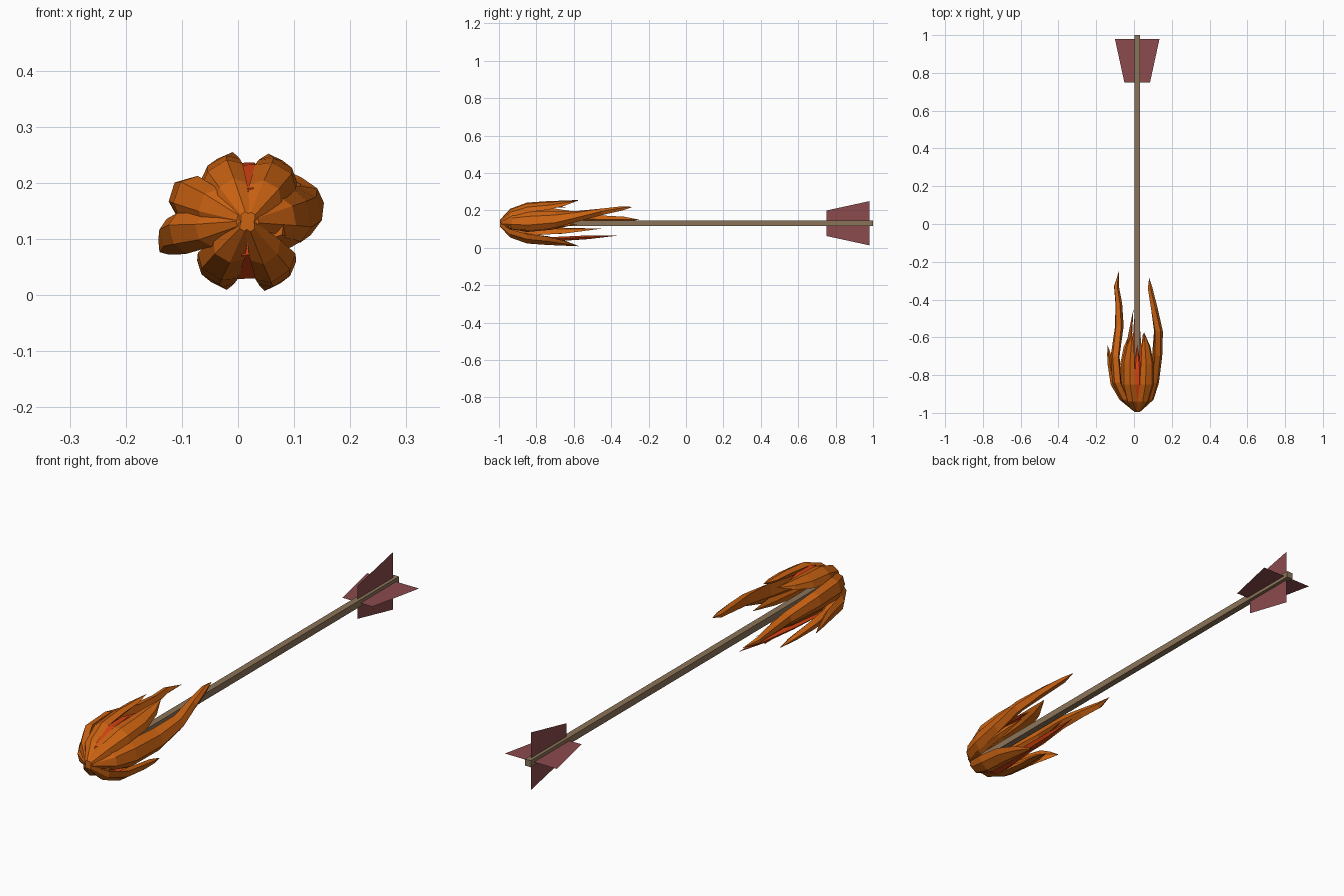
import bpy, math
from mathutils import Vector

CX, CZ = 0.017, 0.131          # shaft axis


def material(name, rgb):
    m = bpy.data.materials.new(name)
    m.diffuse_color = (*rgb, 1)
    return m


ORANGE = material("flame orange", (0.60, 0.125, 0.006))
RED = material("flame red", (0.66, 0.055, 0.006))
WOOD = material("shaft wood", (0.26, 0.175, 0.10))
FEATHER = material("feather maroon", (0.26, 0.07, 0.075))


def build(name, verts, faces, mat):
    me = bpy.data.meshes.new(name)
    me.from_pydata(verts, [], faces)
    me.materials.append(mat)
    ob = bpy.data.objects.new(name, me)
    bpy.context.collection.objects.link(ob)
    return ob


# Flame tongue: rings of (y, radius, angle, width, thickness), ending in a point
def tongue(name, rings, tip, mat=ORANGE):
    section = [(-0.5, -0.1), (-0.22, 0.45), (0.25, 0.5), (0.5, -0.05), (0.05, -0.5)]
    n = len(section)

    def polar(y, r, a):
        a = math.radians(a)
        return Vector((CX + r * math.cos(a), y, CZ + r * math.sin(a)))

    verts = []
    for y, r, a, w, t in rings:
        c = polar(y, r, a)
        out = Vector((math.cos(math.radians(a)), 0, math.sin(math.radians(a))))
        side = Vector((out.z, 0, -out.x))
        for u, v in section:
            verts.append(c + side * u * w + out * v * t)
    faces = [tuple(range(n))]
    for i in range(len(rings) - 1):
        for j in range(n):
            k = (j + 1) % n
            faces.append((i * n + j, (i + 1) * n + j, (i + 1) * n + k, i * n + k))
    base = (len(rings) - 1) * n
    verts.append(polar(*tip))
    faces += [(base + j, len(verts) - 1, base + (j + 1) % n) for j in range(n)]
    return build(name, verts, faces, mat)


# Shaft
h = 0.0135
corners = [(-h, -h), (h, -h), (h, h), (-h, h)]
build("shaft", [(CX + a, y, CZ + b) for y in (-0.93, 1.0) for a, b in corners],
      [(3, 2, 1, 0), (4, 5, 6, 7)] + [(j, (j + 1) % 4, (j + 1) % 4 + 4, j + 4) for j in range(4)], WOOD)

# Feather vanes, crossed flat plates
vane = [(-0.068, 0.75), (0.068, 0.75), (0.118, 0.98), (-0.118, 0.98)]
build("feather_horizontal", [(CX + u, y, CZ) for u, y in vane], [(0, 1, 2, 3)], FEATHER)
build("feather_vertical", [(CX, y, CZ + u) for u, y in vane], [(0, 1, 2, 3)], FEATHER)

# Four short diagonal tongues: mean angle and twist toward the vertical
for name, ang, twist in (("upper_left", 119, -17), ("upper_right", 58, 15),
                         ("lower_left", 236, 17), ("lower_right", 302, -18)):
    tongue("flame_" + name,
           [(-0.995, 0.008, ang, 0.02, 0.02), (-0.94, 0.062, ang, 0.065, 0.035),
            (-0.85, 0.097, ang, 0.085, 0.035), (-0.74, 0.108, ang + twist * 0.1, 0.078, 0.03),
            (-0.65, 0.115, ang + twist * 0.5, 0.05, 0.02)],
           (-0.575, 0.127, ang + twist))

# Short left tongue
tongue("flame_left_short",
       [(-0.99, 0.01, 192, 0.02, 0.02), (-0.93, 0.075, 192, 0.06, 0.035),
        (-0.85, 0.122, 190, 0.075, 0.035), (-0.74, 0.142, 191, 0.065, 0.03),
        (-0.69, 0.153, 195, 0.04, 0.018)], (-0.64, 0.166, 199))

# Long left tongue
tongue("flame_left_long",
       [(-0.99, 0.01, 158, 0.02, 0.02), (-0.93, 0.07, 158, 0.07, 0.04),
        (-0.84, 0.115, 158, 0.085, 0.045), (-0.70, 0.124, 159, 0.075, 0.045),
        (-0.54, 0.098, 164, 0.055, 0.045), (-0.42, 0.1, 168, 0.04, 0.036),
        (-0.33, 0.112, 169, 0.028, 0.026)], (-0.25, 0.099, 169))

# Long right tongue
tongue("flame_right_long",
       [(-0.99, 0.01, 8, 0.02, 0.02), (-0.93, 0.065, 8, 0.075, 0.04),
        (-0.84, 0.09, 8, 0.1, 0.045), (-0.70, 0.108, 11, 0.09, 0.045),
        (-0.57, 0.117, 20, 0.06, 0.045), (-0.45, 0.108, 35, 0.042, 0.036),
        (-0.34, 0.104, 49, 0.028, 0.024)], (-0.285, 0.108, 54))

# Side branch below the long right tongue
tongue("flame_right_branch",
       [(-0.95, 0.05, -12, 0.04, 0.03), (-0.85, 0.085, -12, 0.06, 0.03),
        (-0.72, 0.092, -8, 0.045, 0.028)], (-0.58, 0.088, -3))

# Inner red tongues, top and bottom
tongue("inner_flame_top",
       [(-0.95, 0.05, 90, 0.04, 0.02), (-0.85, 0.09, 91, 0.06, 0.024),
        (-0.76, 0.096, 90, 0.045, 0.02)], (-0.64, 0.085, 90), RED)
tongue("inner_flame_bottom",
       [(-0.95, 0.05, 270, 0.04, 0.02), (-0.85, 0.09, 270, 0.07, 0.024),
        (-0.70, 0.085, 269, 0.055, 0.024), (-0.52, 0.075, 268, 0.03, 0.02)],
       (-0.365, 0.066, 270), RED)

# Small inner tongue beside the shaft
tongue("inner_flame_left",
       [(-0.93, 0.045, 205, 0.05, 0.025), (-0.80, 0.07, 215, 0.06, 0.025),
        (-0.64, 0.06, 222, 0.04, 0.02)], (-0.45, 0.035, 235))
